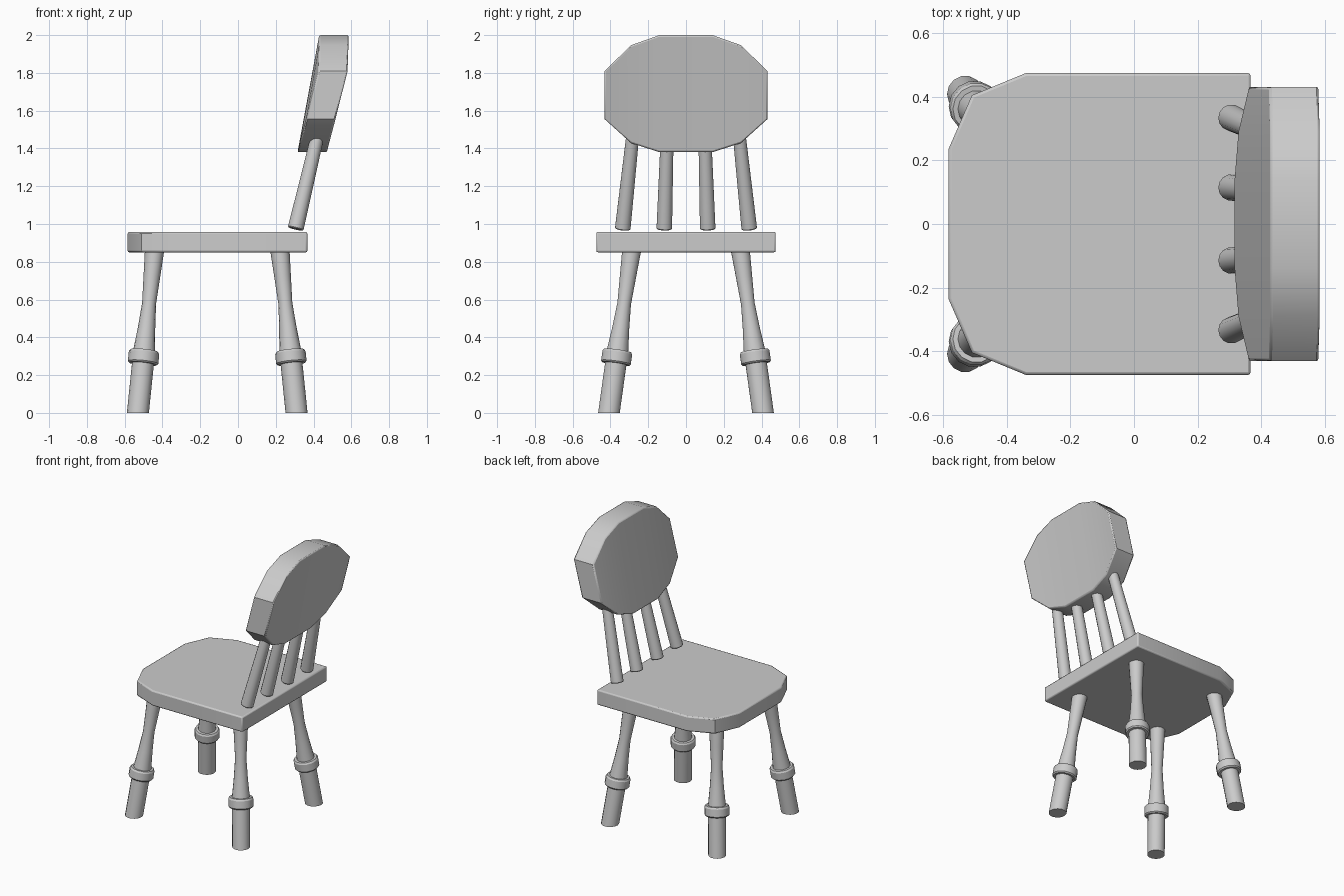
import bpy, bmesh, math
from mathutils import Vector

if "Cube" in bpy.data.objects:
    bpy.data.objects.remove(bpy.data.objects["Cube"])


def finish(name, bm, bevel=0.0, angle=30):
    """Turn a bmesh into a named, shaded object."""
    bmesh.ops.recalc_face_normals(bm, faces=bm.faces)
    me = bpy.data.meshes.new(name)
    bm.to_mesh(me)
    bm.free()
    ob = bpy.data.objects.new(name, me)
    bpy.context.collection.objects.link(ob)
    if bevel:
        mod = ob.modifiers.new("edge_bevel", 'BEVEL')
        mod.width = bevel
        mod.segments = 2
        mod.limit_method = 'ANGLE'
        mod.angle_limit = math.radians(50)
    bpy.ops.object.select_all(action='DESELECT')
    ob.select_set(True)
    bpy.context.view_layer.objects.active = ob
    bpy.ops.object.shade_smooth_by_angle(angle=math.radians(angle))
    return ob


def turned(name, a, b, profile, flat_foot=False, sides=14):
    """Lathe (t, radius) pairs around the slanted axis a-b."""
    a, b = Vector(a), Vector(b)
    axis = (b - a).normalized()
    u = Vector((0, 1, 0)).cross(axis).normalized()
    v = axis.cross(u)
    bm = bmesh.new()
    rings = []
    for t, r in profile:
        c = a.lerp(b, t)
        ring = []
        for i in range(sides):
            ang = 2 * math.pi * i / sides
            p = c + r * (math.cos(ang) * u + math.sin(ang) * v)
            if flat_foot and t == 0:
                p -= axis * (p.z / axis.z)
            ring.append(bm.verts.new(p))
        rings.append(ring)
    for lo, hi in zip(rings, rings[1:]):
        for i in range(sides):
            j = (i + 1) % sides
            bm.faces.new((lo[i], lo[j], hi[j], hi[i]))
    bm.faces.new(rings[0])
    bm.faces.new(rings[-1])
    return finish(name, bm)


# Seat: square at the back, clipped corners at the front
half = [(0.367, 0.475), (-0.34, 0.475), (-0.51, 0.405), (-0.584, 0.235)]
outline = half + [(x, -y) for x, y in reversed(half)]
bm = bmesh.new()
face = bm.faces.new([bm.verts.new((x, y, 0.85)) for x, y in outline])
ext = bmesh.ops.extrude_face_region(bm, geom=[face])
bmesh.ops.translate(bm, vec=(0, 0, 0.108),
                    verts=[g for g in ext["geom"] if isinstance(g, bmesh.types.BMVert)])
finish("seat", bm, bevel=0.009)

# Legs: splayed, turned, with a collar
H = 0.86
leg_profile = [(z / H, r) for z, r in [
    (0, 0.058), (0.26, 0.058), (0.26, 0.074), (0.268, 0.081), (0.318, 0.081),
    (0.329, 0.074), (0.329, 0.058), (0.45, 0.046), (0.58, 0.037),
    (0.72, 0.044), (0.86, 0.051)]]
for sx, end in ((-1, "front"), (1, "back")):
    for sy, side in ((-1, "right"), (1, "left")):
        turned(f"{end}_{side}_leg", (-0.11 + sx * 0.42, sy * 0.408, 0),
               (-0.11 + sx * 0.332, sy * 0.288, H), leg_profile, flat_foot=True)

# Spindles between seat and backrest
for n, (y0, y1) in enumerate([(-0.335, -0.283), (-0.115, -0.10), (0.115, 0.10), (0.335, 0.283)]):
    turned(f"spindle_{n + 1}", (0.305, y0, 0.974), (0.42, y1, 1.46),
           [(0, 0.038), (0.01, 0.042), (1, 0.035)])

# Backrest: leaning, slightly bowed slab made of vertical columns
# (y, bottom z, bottom x, top z, top x)
cols = [(0.14, 1.38, 0.315, 2.0, 0.43), (0.29, 1.428, 0.327, 1.947, 0.43),
        (0.431, 1.555, 0.36, 1.81, 0.426)]
cols = [(-c[0],) + c[1:] for c in reversed(cols)] + cols
bm = bmesh.new()
bot = [bm.verts.new((x, y, z)) for y, z, x, _, _ in cols]
top = [bm.verts.new((x, y, z)) for y, _, _, z, x in cols]
faces = [bm.faces.new((bot[i], bot[i + 1], top[i + 1], top[i])) for i in range(len(cols) - 1)]
ext = bmesh.ops.extrude_face_region(bm, geom=faces, use_keep_orig=True)
bmesh.ops.translate(bm, vec=(0.156, 0, 0),
                    verts=[g for g in ext["geom"] if isinstance(g, bmesh.types.BMVert)])
finish("backrest", bm, bevel=0.008, angle=40)
